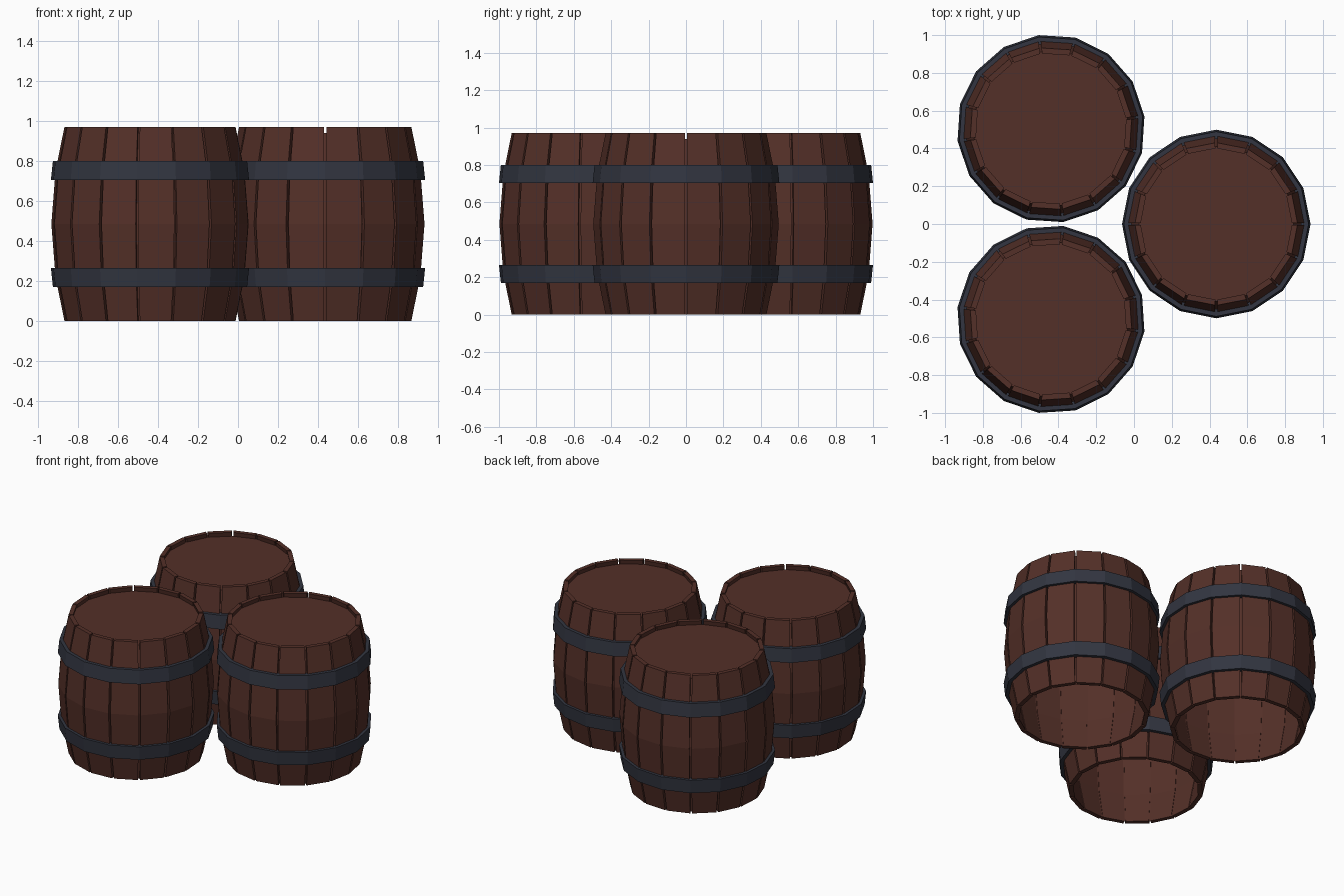
import bpy, bmesh
from math import cos, sin, radians, tau

if "Cube" in bpy.data.objects:
    bpy.data.objects.remove(bpy.data.objects["Cube"])

SIDES = 16
STEP = tau / SIDES
GAP = radians(0.75)          # half the gap between two staves
HEIGHT = 0.97
DEPTH = 0.03                 # stave thickness
# barrel bulge: (radius, z)
BULGE = [(0.43, 0), (0.475, 0.22), (0.496, HEIGHT / 2), (0.475, HEIGHT - 0.22), (0.43, HEIGHT)]


def material(name, rgb):
    m = bpy.data.materials.new(name)
    m.diffuse_color = (*rgb, 1)
    m.use_nodes = True
    m.node_tree.nodes["Principled BSDF"].inputs["Base Color"].default_value = m.diffuse_color
    return m


WOOD = material("dark_wood", (0.088, 0.029, 0.021))
IRON = material("dark_iron", (0.032, 0.036, 0.052))


def polar(r, a, z):
    return (r * cos(a), r * sin(a), z)


def mesh_from(bm, name, mat):
    bmesh.ops.recalc_face_normals(bm, faces=bm.faces)
    me = bpy.data.meshes.new(name)
    bm.to_mesh(me)
    bm.free()
    me.materials.append(mat)
    return me


def lathe(bm, profile, closed):
    """Spin a (radius, z) profile into SIDES flat facets."""
    rings = [[bm.verts.new(polar(r, i * STEP, z)) for i in range(SIDES)] for r, z in profile]
    pairs = list(zip(rings, rings[1:])) + ([(rings[-1], rings[0])] if closed else [])
    for a, b in pairs:
        for i in range(SIDES):
            j = (i + 1) % SIDES
            bm.faces.new((a[i], a[j], b[j], b[i]))
    return rings


# staves: curved planks with narrow gaps between them
bm = bmesh.new()
for i in range(SIDES):
    a0, a1 = i * STEP + GAP, (i + 1) * STEP - GAP
    loops = [[bm.verts.new(polar(r, a, z)) for r, a in
              ((R, a0), (R, a1), (R - DEPTH, a1), (R - DEPTH, a0))] for R, z in BULGE]
    for a, b in zip(loops, loops[1:]):
        for k in range(4):
            m = (k + 1) % 4
            bm.faces.new((a[k], a[m], b[m], b[k]))
    bm.faces.new(loops[0][::-1])
    bm.faces.new(loops[-1])
staves = mesh_from(bm, "staves", WOOD)

# inner wall closing the gaps, open at the bottom, capped by the recessed lid
bm = bmesh.new()
lid_z = HEIGHT - 0.03
wall = [(r - DEPTH + 0.004, z) for r, z in BULGE[:-1]] + [(0.43 - DEPTH + 0.01, lid_z)]
rings = lathe(bm, wall, False)
bm.faces.new(rings[-1])
inner = mesh_from(bm, "inner_wall_and_lid", WOOD)

# iron hoops, mirrored about the middle height
bm = bmesh.new()
hoop = [(0.45, 0.17), (0.489, 0.17), (0.499, 0.265), (0.46, 0.265)]
lathe(bm, hoop, True)
lathe(bm, [(r, HEIGHT - z) for r, z in hoop], True)
hoops = mesh_from(bm, "hoops", IRON)

# three barrels, each turned a third of a circle
PLACES = [("right", 0.4355, 0, 0), ("back_left", -0.4395, 0.505, 120), ("front_left", -0.4395, -0.505, 240)]
for label, x, y, turn in PLACES:
    for me, part in ((staves, "staves"), (inner, "inner_wall_and_lid"), (hoops, "hoops")):
        ob = bpy.data.objects.new(f"{label}_barrel_{part}", me)
        ob.location = (x, y, 0)
        ob.rotation_euler.z = radians(turn)
        bpy.context.collection.objects.link(ob)
